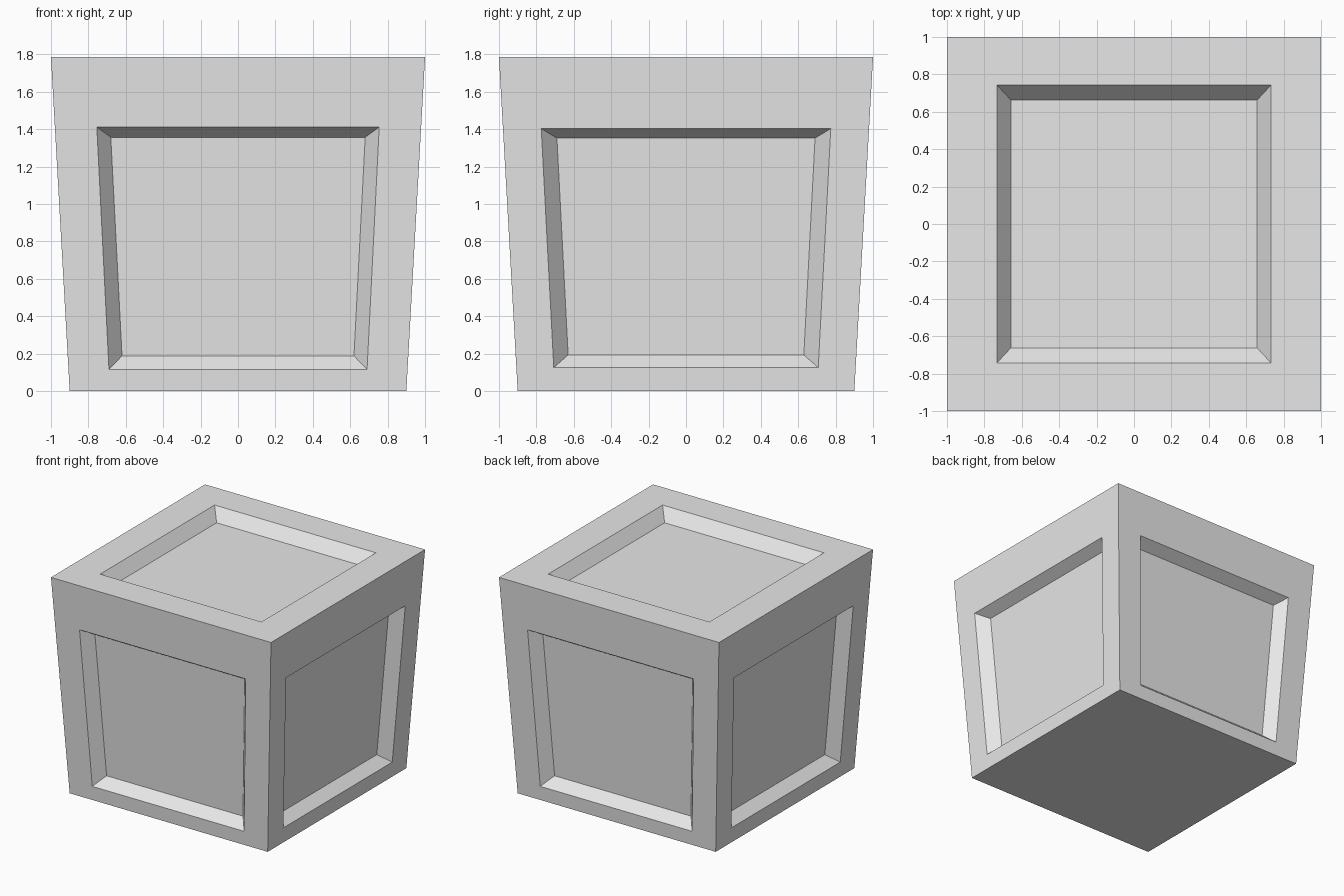
import bpy, bmesh
from math import radians
from mathutils import Matrix, Vector

cube = bpy.data.objects.get("Cube")
if cube:
    bpy.data.objects.remove(cube, do_unlink=True)

HEIGHT, BASE, RIM = 1.785, 0.9, 1.0


def side_ring(low_half, low_z, high_half, high_z, depth=0.0):
    """Four corners of a trapezoid lying on the sloped front, pushed in by depth."""
    def point(x, z):
        return Vector((x, depth - BASE - (RIM - BASE) * z / HEIGHT, z))
    return [point(-low_half, low_z), point(low_half, low_z),
            point(high_half, high_z), point(-high_half, high_z)]


def top_ring(hx, hy, depth=0.0):
    z = HEIGHT - depth
    return [Vector((sx * hx, sy * hy, z))
            for sx, sy in ((-1, -1), (1, -1), (1, 1), (-1, 1))]


def add_panel(bm, rings, turn=0):
    """Join nested rings into a border, sloped walls and a sunken floor."""
    spin = Matrix.Rotation(radians(turn), 3, 'Z')
    loops = [[bm.verts.new(spin @ p) for p in ring] for ring in rings]
    for outer, inner in zip(loops, loops[1:]):
        for i in range(4):
            j = (i + 1) % 4
            bm.faces.new((outer[i], outer[j], inner[j], inner[i]))
    bm.faces.new(loops[-1])


bm = bmesh.new()
corners = side_ring(BASE, 0, RIM, HEIGHT)

# Front and back panels
for turn in (0, 180):
    add_panel(bm, [corners, side_ring(0.69, 0.115, 0.755, 1.412),
                   side_ring(0.62, 0.188, 0.68, 1.356, 0.09)], turn)

# Left and right panels
for turn in (90, 270):
    add_panel(bm, [corners, side_ring(0.707, 0.125, 0.774, 1.403),
                   side_ring(0.63, 0.193, 0.69, 1.352, 0.09)], turn)

# Sunken top and flat underside
add_panel(bm, [top_ring(RIM, RIM), top_ring(0.733, 0.743),
               top_ring(0.658, 0.662, 0.095)])
bm.faces.new([bm.verts.new((sx * BASE, sy * BASE, 0))
              for sx, sy in ((-1, -1), (-1, 1), (1, 1), (1, -1))])

bmesh.ops.remove_doubles(bm, verts=bm.verts, dist=0.0005)
bmesh.ops.recalc_face_normals(bm, faces=bm.faces)

mesh = bpy.data.meshes.new("panelled_crate")
bm.to_mesh(mesh)
bm.free()

# Plain grey finish
grey = bpy.data.materials.new("plain_grey")
grey.use_nodes = True
colour = (0.8, 0.8, 0.8, 1)
grey.diffuse_color = colour
grey.node_tree.nodes["Principled BSDF"].inputs["Base Color"].default_value = colour
mesh.materials.append(grey)

crate = bpy.data.objects.new("panelled_crate", mesh)
bpy.context.collection.objects.link(crate)
